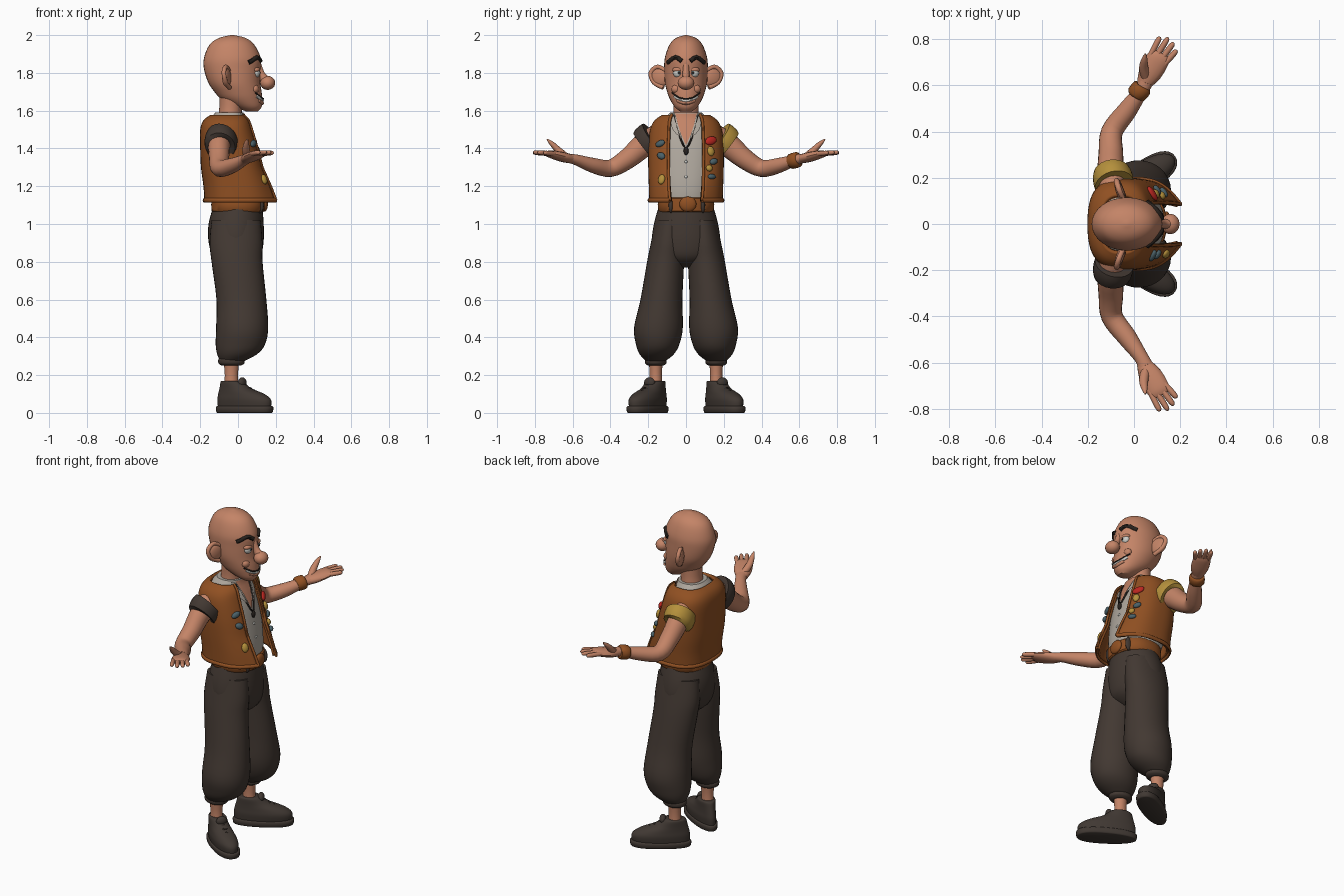
import bpy, bmesh
from math import sin, cos, pi, asin, radians
from mathutils import Vector, Matrix
from mathutils.bvhtree import BVHTree

if "Cube" in bpy.data.objects:
    bpy.data.objects.remove(bpy.data.objects["Cube"])


def paint(name, *rgb):
    m = bpy.data.materials.new(name)
    m.use_nodes = True
    m.diffuse_color = (*rgb, 1)
    m.node_tree.nodes["Principled BSDF"].inputs["Base Color"].default_value = (*rgb, 1)
    return m


SKIN = paint("skin", .55, .23, .135)
LEATHER = paint("tan leather", .28, .08, .016)
CLOTH = paint("dark trouser cloth", .055, .04, .032)
SHOE = paint("shoe leather", .052, .04, .033)
SHIRT = paint("pale shirt", .43, .39, .34)
YELLOW = paint("mustard", .46, .28, .045)
RED = paint("red", .5, .02, .015)
SLATE = paint("slate blue", .07, .12, .14)
WHITE = paint("white", .62, .62, .58)
DARK = paint("dark brown", .02, .015, .012)
parts, trees = [], {}


def add(name, verts, faces, mat, closed=True):
    me = bpy.data.meshes.new(name)
    me.from_pydata([tuple(v) for v in verts], [], faces)
    if closed:
        bm = bmesh.new()
        bm.from_mesh(me)
        bmesh.ops.recalc_face_normals(bm, faces=bm.faces)
        bm.to_mesh(me)
        bm.free()
    me.materials.append(mat)
    ob = bpy.data.objects.new(name, me)
    bpy.context.collection.objects.link(ob)
    parts.append(ob)
    trees[name] = BVHTree.FromPolygons([Vector(v) for v in verts], faces)
    return ob


def spline(rows, sub):
    # Catmull-Rom resampling of rows of numbers
    out = []
    for i in range(len(rows) - 1):
        p = [rows[max(0, min(len(rows) - 1, i + k))] for k in (-1, 0, 1, 2)]
        for j in range(sub):
            t = j / sub
            out.append([b + .5 * t * (c - a + t * (2 * a - 5 * b + 4 * c - d + t * (3 * (b - c) + d - a)))
                        for a, b, c, d in zip(*p)])
    return out + [list(rows[-1])]


def bridge(rings, closed=True):
    n, wrap = len(rings[0]), len(rings[0]) if closed else len(rings[0]) - 1
    faces = [(r * n + i, r * n + (i + 1) % n, (r + 1) * n + (i + 1) % n, (r + 1) * n + i)
             for r in range(len(rings) - 1) for i in range(wrap)]
    if closed:
        faces += [tuple(range(n)), tuple(range((len(rings) - 1) * n, len(rings) * n))]
    return [v for ring in rings for v in ring], faces


def oval(t, rx, ry, power):
    f = lambda c: abs(c) ** (2 / power) * (1 if c > 0 else -1)
    return rx * f(cos(t)), ry * f(sin(t))


def loft(name, rows, mat, power=2, sub=4, seg=32, egg=0):
    # stacked level ovals: z, x, y, half depth, half width
    rings = []
    for z, x, y, rx, ry in spline(rows, sub):
        ring = []
        for i in range(seg):
            t = 2 * pi * i / seg
            u, v = oval(t, rx, ry, power)
            ring.append((x + u, y + v * (1 + egg * cos(t)), z))
        rings.append(ring)
    return add(name, *bridge(rings), mat)


def tube(name, rows, mat, sub=4, seg=14, up=(0, 0, 1)):
    # ovals square to a path: x, y, z, half width, half height
    pts, rings = spline(rows, sub), []
    for k, p in enumerate(pts):
        way = Vector(pts[min(k + 1, len(pts) - 1)][:3]) - Vector(pts[max(k - 1, 0)][:3])
        side = way.cross(Vector(up)).normalized()
        top = side.cross(way).normalized()
        rings.append([Vector(p[:3]) + side * p[3] * cos(2 * pi * i / seg) + top * p[4] * sin(2 * pi * i / seg)
                      for i in range(seg)])
    return add(name, *bridge(rings), mat)


def ball(name, at, size, mat, turn=None):
    bm = bmesh.new()
    bmesh.ops.create_uvsphere(bm, u_segments=20, v_segments=12, radius=1)
    m = Matrix.Translation(at) @ (turn or Matrix()) @ Matrix.Diagonal((*size, 1))
    verts = [m @ v.co for v in bm.verts]
    faces = [[v.index for v in f.verts] for f in bm.faces]
    bm.free()
    return add(name, verts, faces, mat)


def hit(target, y, z, lift=0):
    # point on the front of a part
    loc, nor, _, _ = trees[target].ray_cast(Vector((1, y, z)), Vector((-1, 0, 0)))
    if loc is None:
        return Vector((.05, y, z)), Vector((1, 0, 0))
    nor = nor if nor.x > 0 else -nor
    return loc + nor * lift, nor


def strip(name, target, path, r, mat, lift=0, sub=3):
    rows = [(*hit(target, y, z, lift)[0], r, r) for y, z in spline(path, sub)]
    return tube(name, rows, mat, sub=1, seg=8, up=(1, 0, 0))


def patch(name, target, pairs, mat, lift=.005):
    rings = [[hit(target, a + (b - a) * i / 8, z, lift)[0] for i in range(9)] for z, a, b in spline(pairs, 4)]
    return add(name, *bridge(rings, False), mat, False)


def badge(name, y, z, size, mat, tilt=0):
    at, nor = hit("vest", y, z, .004)
    turn = nor.to_track_quat('X', 'Z').to_matrix().to_4x4() @ Matrix.Rotation(tilt, 4, 'X')
    ball(name, at, (.013, *size), mat, turn)


# Head, neck and nose
loft("head", [(1.595, .075, 0, .03, .03), (1.62, .055, 0, .07, .06), (1.66, .02, 0, .108, .085),
              (1.70, 0, 0, .125, .1), (1.75, -.02, 0, .138, .112), (1.82, -.03, 0, .15, .115),
              (1.88, -.03, 0, .15, .112), (1.95, -.032, 0, .118, .087), (1.985, -.03, 0, .07, .052),
              (2, -.03, 0, .008, .006)], SKIN)
loft("neck", [(1.5, -.05, 0, .075, .085), (1.6, -.04, 0, .06, .066), (1.72, -.03, 0, .07, .07)], SKIN)
tube("nose_bridge", [(.105, 0, 1.84, .018, .02), (.125, 0, 1.79, .018, .02), (.15, 0, 1.755, .026, .03)], SKIN,
     up=(1, 0, 0))
ball("nose_tip", (.157, 0, 1.747), (.04, .044, .037), SKIN)

# Smile
strip("teeth", "head", [(-.06, 1.678), (-.03, 1.658), (0, 1.652), (.03, 1.658), (.06, 1.678)], .009, WHITE)
strip("lip_line", "head", [(-.07, 1.695), (-.035, 1.67), (0, 1.663), (.035, 1.67), (.07, 1.695)], .004, DARK, .006)
strip("lower_lip", "head", [(-.045, 1.655), (0, 1.64), (.045, 1.655)], .01, SKIN)

# Shirt
loft("shirt", [(1.08, 0, 0, .125, .13), (1.2, -.015, 0, .145, .155), (1.4, -.045, 0, .14, .175),
               (1.5, -.06, 0, .122, .16), (1.56, -.055, 0, .09, .11), (1.59, -.045, 0, .075, .085)], SHIRT, 2.3)
patch("open_neck", "shirt", [(1.42, -.002, .002), (1.5, -.035, .035), (1.585, -.055, .055)], SKIN)
strip("cord", "shirt", [(-.06, 1.575), (-.035, 1.47), (0, 1.4), (.035, 1.47), (.06, 1.575)], .005, DARK, .008)
ball("pendant", hit("shirt", 0, 1.385, .008)[0], (.01, .013, .022), DARK)
for z in (1.33, 1.25):
    ball("shirt_button", hit("shirt", 0, z)[0], (.006, .008, .008), WHITE)

# Open waistcoat, flaring at the lower front corners
POWER, rings = 2.6, []
for z, x, rx, ry, edge in spline([(1.125, 0, .178, .195, .085), (1.2, -.01, .173, .197, .09),
                                  (1.3, -.03, .166, .2, .092), (1.4, -.045, .155, .2, .092),
                                  (1.5, -.06, .14, .19, .09), (1.55, -.06, .122, .165, .085),
                                  (1.578, -.055, .09, .125, .075)], 4):
    start, ring = asin((edge / ry) ** (POWER / 2)), []
    for i in range(49):
        t = start + (2 * pi - 2 * start) * i / 48
        u, v = oval(t, rx, ry, POWER)
        flare = .03 * abs(i / 24 - 1) ** 8 * max(0, (1.3 - z) / .17)
        ring.append((x + u + flare, v, z))
    rings.append(ring)
vest = add("vest", *bridge(rings, False), LEATHER, False)
shell = vest.modifiers.new("thickness", 'SOLIDIFY')
shell.thickness, shell.offset = .02, -1
tube("vest_hem", [(*p, .009, .012) for p in rings[0]], LEATHER, 1, 8)
for side, k in (("right", -1), ("left", 0)):
    tube(side + "_vest_edge", [(*r[k], .008, .008) for r in rings], LEATHER, 1, 8, (1, 0, 0))

# Badges on the waistcoat
badge("slate_badge", -.135, 1.425, (.028, .017), SLATE, .4)
badge("slate_badge", -.13, 1.36, (.024, .018), SLATE, -.4)
badge("yellow_badge", -.128, 1.235, (.02, .027), YELLOW)
badge("red_badge", .13, 1.44, (.036, .022), RED, .3)
badge("yellow_badge", .13, 1.385, (.02, .026), YELLOW)
badge("slate_badge", .145, 1.33, (.024, .016), SLATE, .3)
badge("yellow_badge", .122, 1.295, (.018, .018), YELLOW)
badge("slate_badge", .135, 1.25, (.024, .014), SLATE)

# Belt and buckle
loft("belt", [(1.065, 0, 0, .125, .135), (1.07, 0, 0, .14, .148), (1.135, 0, 0, .14, .148),
              (1.14, 0, 0, .125, .135)], LEATHER, 2.3, 2)
ball("buckle", (.14, .01, 1.105), (.018, .045, .04), LEATHER)
for y in (-.08, .09):
    ball("belt_loop", (.115, y, 1.1), (.022, .012, .042), CLOTH)

# Trouser seat
loft("trouser_seat", [(.77, 0, 0, .05, .05), (.82, -.005, 0, .12, .15), (.9, -.01, 0, .145, .18),
                      (1, -.01, 0, .146, .17), (1.1, 0, 0, .128, .142)], CLOTH)

for s, side in ((1, "left_"), (-1, "right_")):
    # Eye, brow and ear
    c = hit("head", .048 * s, 1.8, -.012)[0]
    ball(side + "eye", c, (.021, .027, .026), WHITE)
    ball(side + "iris", c + Vector((.016, -.004 * s, 0)), (.006, .011, .011), SLATE)
    ball(side + "pupil", c + Vector((.02, -.004 * s, 0)), (.004, .006, .006), DARK)
    ball(side + "eyelid", c + Vector((-.002, 0, .016)), (.024, .031, .016), SKIN)
    strip(side + "brow", "head", [(.022 * s, 1.862), (.055 * s, 1.882), (.095 * s, 1.855)], .012, DARK)
    ball(side + "cheek", hit("head", .06 * s, 1.715, -.014)[0], (.022, .028, .024), SKIN)
    ball(side + "ear", (-.06, .14 * s, 1.775), (.018, .052, .05), SKIN, Matrix.Rotation(radians(20 * s), 4, 'Z'))
    tube(side + "ear_rim", [(-.045, .105 * s, 1.81, .01, .01), (-.065, .15 * s, 1.832, .012, .012),
                            (-.075, .186 * s, 1.8, .012, .012), (-.065, .17 * s, 1.75, .012, .012),
                            (-.045, .12 * s, 1.722, .012, .012)], SKIN, up=(1, 0, 0))

    # Shirt collar
    patch(side + "collar", "shirt", [(1.45, .02 * s, .022 * s), (1.5, .035 * s, .07 * s),
                                     (1.585, .055 * s, .075 * s)], SHIRT, .012)

    # Arm, armhole trim and wrist band
    tube(side + "arm", [(-.09, .13 * s, 1.47, .06, .07), (-.1, .22 * s, 1.42, .058, .064),
                        (-.1, .31 * s, 1.345, .053, .054), (-.095, .4 * s, 1.295, .047, .046),
                        (-.03, .49 * s, 1.31, .042, .04), (.03, .575 * s, 1.338, .031, .029),
                        (.05, .615 * s, 1.347, .034, .025)], SKIN, seg=20)
    tube(side + "armhole_trim", [(-.085, .17 * s, 1.45, .085, .1), (-.09, .19 * s, 1.435, .087, .102),
                                 (-.095, .222 * s, 1.41, .08, .092), (-.095, .227 * s, 1.406, .05, .05)],
         YELLOW if s > 0 else CLOTH, 2, 24)
    if s > 0:
        tube("wrist_band", [(.005, .553, 1.33, .03, .03), (.01, .56, 1.332, .043, .041),
                            (.036, .59, 1.341, .043, .041), (.041, .597, 1.343, .03, .03)], LEATHER, 2, 20)

    # Palm-up hand
    tube(side + "palm", [(.04, .6 * s, 1.343, .03, .024), (.07, .655 * s, 1.355, .05, .026),
                         (.105, .715 * s, 1.37, .05, .02), (.118, .74 * s, 1.374, .038, .01)], SKIN)
    for i, reach in enumerate((.085, .1, .092, .07)):
        w = (i - 1.5) * .025
        base, way = Vector((.107 + w * .87, .718 - w * .48, 1.372)), Vector((.45 + i * .07, .87 - i * .04, .08))
        rows = [(base + way * reach * t, r) for t, r in ((-.3, .011), (.4, .013), (.88, .011), (1, .003))]
        tube(side + "finger", [(p.x, p.y * s, p.z, r, r) for p, r in rows], SKIN, 3, 10)
    tube(side + "thumb", [(.05, .635 * s, 1.355, .02, .02), (.042, .675 * s, 1.39, .02, .018),
                          (.045, .71 * s, 1.425, .014, .013), (.05, .735 * s, 1.448, .004, .004)], SKIN)

    # Baggy trouser leg, cuff and ankle
    loft(side + "trouser_leg", [(1.02, -.01, .085 * s, .13, .075), (.9, -.01, .096 * s, .14, .09),
                                (.8, -.005, .108 * s, .135, .098), (.6, .018, .13 * s, .132, .111),
                                (.45, .022, .146 * s, .138, .129), (.36, .012, .15 * s, .13, .114),
                                (.31, -.005, .155 * s, .105, .09), (.275, -.03, .16 * s, .065, .052)], CLOTH)
    loft(side + "cuff", [(.25, -.035, .16 * s, .05, .04), (.262, -.035, .16 * s, .068, .056),
                         (.285, -.035, .16 * s, .068, .056), (.295, -.035, .16 * s, .05, .04)], CLOTH)
    loft(side + "ankle", [(.12, -.035, .16 * s, .04, .036), (.2, -.035, .16 * s, .035, .032),
                          (.28, -.035, .16 * s, .042, .038)], SKIN)

    # Shoe turned outwards
    shoe = [loft(side + "sole", [(0, .075, 0, .163, .058), (.006, .075, 0, .17, .064), (.03, .075, 0, .172, .066),
                                 (.036, .075, 0, .165, .06)], SHOE, 2.3, 2, egg=.15),
            loft(side + "shoe_upper", [(.03, .075, 0, .162, .058), (.07, .073, 0, .163, .062),
                                       (.1, .055, 0, .14, .057), (.13, .018, 0, .095, .05),
                                       (.165, -.002, 0, .066, .046), (.17, -.002, 0, .055, .036)], SHOE, egg=.15),
            ball(side + "shoe_tongue", (.062, 0, .16), (.02, .032, .028), SHOE)]
    for i in range(3):
        x, z = .085 + i * .025, .145 - i * .013
        shoe.append(tube(side + "lace", [(x - .01, -.035, z - .022, .006, .006), (x, 0, z, .006, .006),
                                         (x - .01, .035, z - .022, .006, .006)], DARK, 3, 8))
    for ob in shoe:
        ob.matrix_world = Matrix.Translation((-.03, .16 * s, 0)) @ Matrix.Rotation(radians(32 * s), 4, 'Z')

# Smooth shading with crisp edges kept
bpy.ops.object.select_all(action='DESELECT')
for ob in parts:
    ob.select_set(True)
bpy.context.view_layer.objects.active = parts[0]
bpy.ops.object.shade_smooth_by_angle(angle=radians(45))
